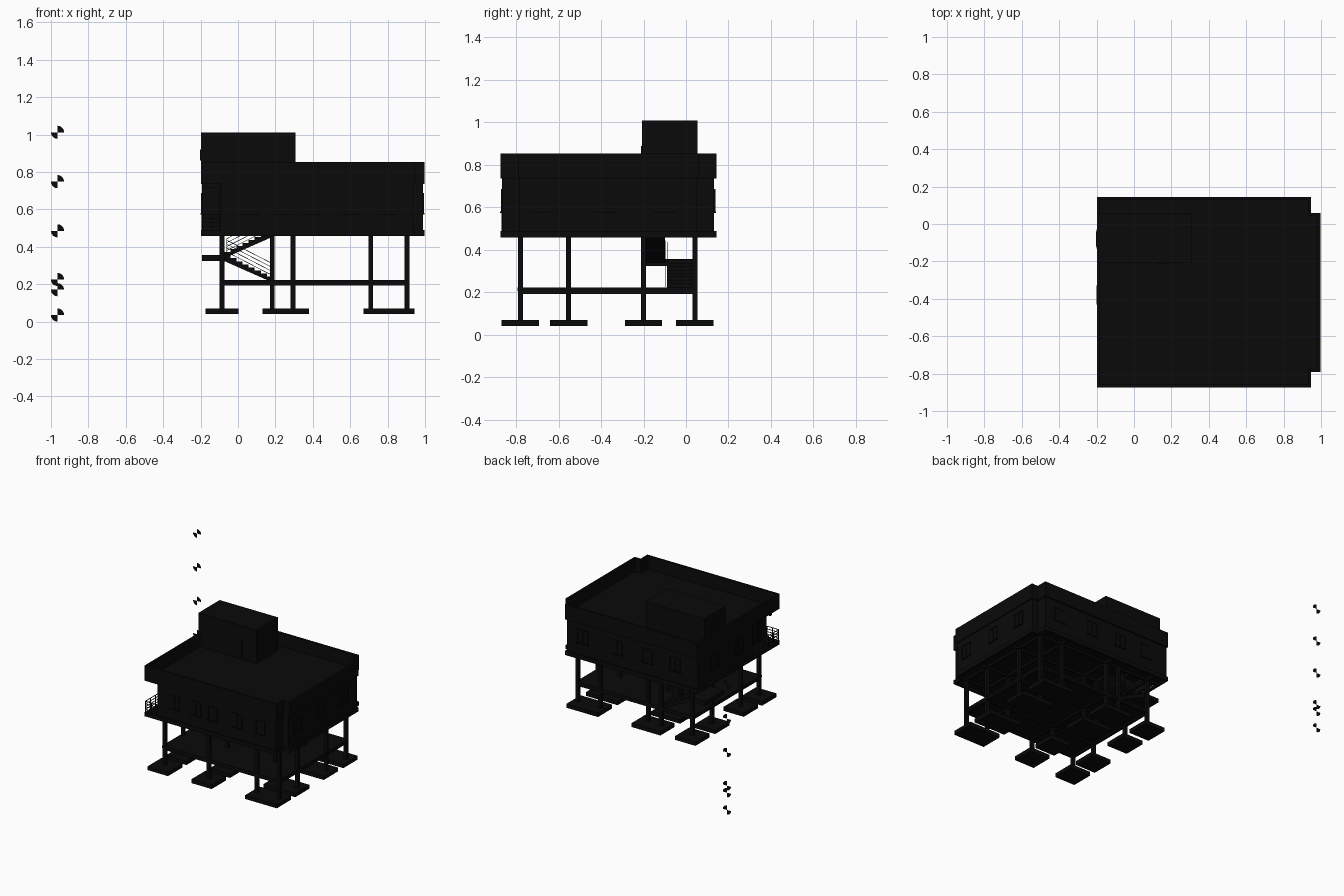
import bpy, bmesh, math
from mathutils import Vector

if "Cube" in bpy.data.objects:
    bpy.data.objects.remove(bpy.data.objects["Cube"])

MAT = bpy.data.materials.new("near_black")
MAT.diffuse_color = (0.003, 0.003, 0.003, 1)
MAT.use_nodes = True
MAT.node_tree.nodes["Principled BSDF"].inputs["Base Color"].default_value = MAT.diffuse_color


def mesh_obj(name, verts, faces):
    me = bpy.data.meshes.new(name)
    me.from_pydata(verts, [], faces)
    bm = bmesh.new()
    bm.from_mesh(me)
    bmesh.ops.recalc_face_normals(bm, faces=bm.faces)
    bm.to_mesh(me)
    bm.free()
    ob = bpy.data.objects.new(name, me)
    bpy.context.collection.objects.link(ob)
    ob.data.materials.append(MAT)
    return ob


def box(name, x0, x1, y0, y1, z0, z1):
    v = [(x, y, z) for x in (x0, x1) for y in (y0, y1) for z in (z0, z1)]
    f = [(0, 1, 3, 2), (4, 6, 7, 5), (0, 4, 5, 1), (2, 3, 7, 6), (0, 2, 6, 4), (1, 5, 7, 3)]
    return mesh_obj(name, v, f)


def prism(name, poly, z0, z1):
    n = len(poly)
    v = [(x, y, z) for z in (z0, z1) for x, y in poly]
    f = [tuple(range(n)), tuple(range(n, 2 * n))]
    f += [(i, (i + 1) % n, n + (i + 1) % n, n + i) for i in range(n)]
    return mesh_obj(name, v, f)


def ring(name, poly, z0, z1, t):
    """Hollow wall of thickness t following a right-angled, anticlockwise outline."""
    n = len(poly)
    P = [Vector(p) for p in poly]
    inner = []
    for i in range(n):
        a, b = (P[i] - P[i - 1]).normalized(), (P[(i + 1) % n] - P[i]).normalized()
        inner.append(P[i] + t * Vector((-a.y - b.y, a.x + b.x)))
    v = [(p[0], p[1], z) for pts in (P, inner) for z in (z0, z1) for p in pts]
    f = []
    for i in range(n):
        j = (i + 1) % n
        for a, b in ((0, n), (n, 3 * n), (3 * n, 2 * n), (2 * n, 0)):
            f.append((a + i, a + j, b + j, b + i))
    return mesh_obj(name, v, f)


def bar(name, a, b, r=0.0015):
    """Thin square bar between two points."""
    a, b = Vector(a), Vector(b)
    d = (b - a).normalized()
    s = d.cross(Vector((0, 0, 1)))
    s = (s if s.length > 0.01 else Vector((1, 0, 0))).normalized() * r
    u = d.cross(s)
    c = [s + u, s - u, -s - u, u - s]
    v = [p + q for p in (a, b) for q in c]
    f = [(0, 1, 2, 3), (4, 5, 6, 7)] + [(i, (i + 1) % 4, 4 + (i + 1) % 4, 4 + i) for i in range(4)]
    return mesh_obj(name, v, f)


# Footings: single pads and combined pads
ROWS = (-0.78, -0.553, -0.2, 0.042)
for y in ROWS:
    back = y > -0.3
    for x0, x1 in ((-0.173, 0.003), (0.13, 0.38) if back else (0.205, 0.38), (0.67, 0.943)):
        box("footing", x0, x1, y - 0.088, y + 0.088, 0.04, 0.07)
    # Columns
    for x in (-0.086, 0.295, 0.71, 0.903) + ((0.183,) if back else ()):
        box("column", x - 0.013, x + 0.013, y - 0.012, y + 0.012, 0.07, 0.74)

# Ground slab and beams
box("ground_slab", -0.1, 0.915, -0.793, 0.054, 0.205, 0.222)
for y in ROWS:
    box("ground_beam", -0.1, 0.915, y - 0.01, y + 0.01, 0.192, 0.206)
for x in (-0.086, 0.295, 0.71, 0.903):
    box("ground_cross_beam", x - 0.01, x + 0.01, -0.79, 0.05, 0.192, 0.206)

# Upper floor slab and roof slab on the same notched outline, with beams
OUT = [(-0.197, -0.873), (0.945, -0.873), (0.945, -0.79), (0.998, -0.79), (0.998, 0.06),
       (0.945, 0.06), (0.945, 0.144), (-0.197, 0.144)]
# The floor leaves the stair well open
OPEN = OUT[:7] + [(0.19, 0.144), (0.19, -0.2), (-0.197, -0.2)]
prism("upper_floor_slab", OPEN, 0.474, 0.489)
box("upper_floor_back_strip", -0.197, 0.19, 0.045, 0.144, 0.474, 0.489)
ring("floor_edge_beam", OUT, 0.457, 0.4745, 0.02)
prism("roof_slab", OUT, 0.735, 0.75)
for y in ROWS:
    for z in (0.457, 0.715):
        box("floor_beam", -0.19, 0.94, y - 0.01, y + 0.01, z, z + 0.022)
for x in (-0.086, 0.295, 0.71, 0.903):
    for z in (0.457, 0.715):
        box("floor_cross_beam", x - 0.01, x + 0.01, -0.84, 0.12, z, z + 0.022)

# Parapet and walls of the storey
ring("roof_parapet", OUT, 0.745, 0.853, 0.016)
WALL = [(-0.09, -0.866), (0.935, -0.866), (0.935, -0.785), (0.988, -0.785), (0.988, 0.052),
        (0.935, 0.052), (0.935, 0.133), (-0.192, 0.133), (-0.192, -0.553), (-0.09, -0.553)]
ring("outer_walls", WALL, 0.489, 0.736, 0.018)

# Inner partitions
for x0, x1, y0, y1 in ((-0.18, 0.29, -0.207, -0.195), (0.285, 0.297, -0.56, 0.12),
                       (0.29, 0.97, -0.559, -0.547), (0.704, 0.716, -0.56, 0.12),
                       (0.285, 0.297, -0.85, -0.56)):
    box("partition", x0, x1, y0, y1, 0.489, 0.736)

# Stair tower above the roof, walls flush with its flat roof
TOWER = [(-0.197, -0.208), (0.307, -0.208), (0.307, 0.055), (-0.197, 0.055)]
ring("tower_walls", TOWER, 0.75, 0.995, 0.016)
prism("tower_roof", TOWER, 0.995, 1.01)
box("tower_door", 0.12, 0.18, -0.211, -0.207, 0.75, 0.89)
box("tower_window", -0.203, -0.19, -0.12, -0.04, 0.86, 0.92)


# Stairs: two flights and a landing for each storey
def flight(name, xa, xb, y0, y1, z0, z1, n=8):
    dx, dz = (xb - xa) / n, (z1 - z0) / n
    prof = [(xa, z0)]
    for i in range(n):
        prof += [(xa + i * dx, z0 + (i + 1) * dz), (xa + (i + 1) * dx, z0 + (i + 1) * dz)]
    prof += [(xb, z1 - 0.032), (xa, z0 - 0.016)]
    m = len(prof)
    v = [(x, y, z) for y in (y0, y1) for x, z in prof]
    f = [tuple(range(m)), tuple(range(m, 2 * m))]
    f += [(i, (i + 1) % m, m + (i + 1) % m, m + i) for i in range(m)]
    mesh_obj(name, v, f)


for z in (0.224, 0.487):
    flight("lower_flight", 0.187, -0.073, -0.09, 0.035, z, z + 0.131)
    flight("upper_flight", -0.073, 0.187, -0.2, -0.1, z + 0.131, z + 0.262)
    box("stair_landing", -0.192, -0.07, -0.2, 0.04, z + 0.1, z + 0.132)
    for k in range(1, 5):
        h = 0.021 * k
        bar("lower_rail", (0.187, -0.088, z + h), (-0.06, -0.088, z + 0.127 + h))
        bar("upper_rail", (-0.06, -0.102, z + 0.135 + h), (0.187, -0.102, z + 0.26 + h))
    for x, zz in ((0.185, z), (-0.06, z + 0.12)):
        bar("rail_post", (x, -0.095, zz), (x, -0.095, zz + 0.1))

# Balcony railing at the front left corner
for k in range(1, 5):
    h = 0.489 + 0.021 * k
    bar("balcony_rail", (-0.193, -0.868, h), (-0.193, -0.553, h), 0.002)
    bar("balcony_front_rail", (-0.193, -0.868, h), (-0.09, -0.868, h), 0.002)
for i in range(6):
    y = -0.868 + 0.063 * i
    bar("balcony_post", (-0.193, y, 0.489), (-0.193, y, 0.575), 0.002)
for x in (-0.14, -0.092):
    bar("balcony_front_post", (x, -0.868, 0.489), (x, -0.868, 0.575), 0.002)


# Windows: frame, pane and sill on any outer wall
def window(axis, wall, out, c, w, z0=0.58, z1=0.68):
    def part(name, a0, a1, b0, b1, d):
        d0, d1 = sorted((wall - out * 0.002, wall + out * d))
        if axis == 'x':
            box(name, d0, d1, a0, a1, b0, b1)
        else:
            box(name, a0, a1, d0, d1, b0, b1)
    l, r = c - w / 2, c + w / 2
    part("window_pane", l, r, z0, z1, 0.002)
    for a in (l, c - 0.003, r - 0.006):
        part("window_upright", a, a + 0.006, z0, z1, 0.006)
    part("window_head", l, r, z1, z1 + 0.006, 0.006)
    part("window_sill", l - 0.006, r + 0.006, z0 - 0.007, z0, 0.009)


for x in (0.06, 0.245, 0.39, 0.6, 0.8):
    window('y', -0.866, -1, x, 0.08)
for x in (0.0, 0.24, 0.5, 0.8):
    window('y', 0.133, 1, x, 0.09)
for y in (-0.68, -0.38, -0.1):
    window('x', 0.988, 1, y, 0.09)
for y in (-0.38, -0.08):
    window('x', -0.192, -1, y, 0.09)
window('x', -0.09, -1, -0.7, 0.1, 0.497, 0.68)

# Level markers: discs with two filled quarters, standing behind on the left
R = 0.035
for zc in (0.035, 0.17, 0.225, 0.485, 0.748, 1.012):
    v, f = [], []
    for start in (0, math.pi):
        b = len(v)
        v.append((-0.965, 0.873, zc))
        for i in range(9):
            a = start + i * math.pi / 16
            v.append((-0.965 + R * math.cos(a), 0.873, zc + R * math.sin(a)))
        f.append(tuple(range(b, b + 10)))
    mesh_obj("level_marker", v, f)
